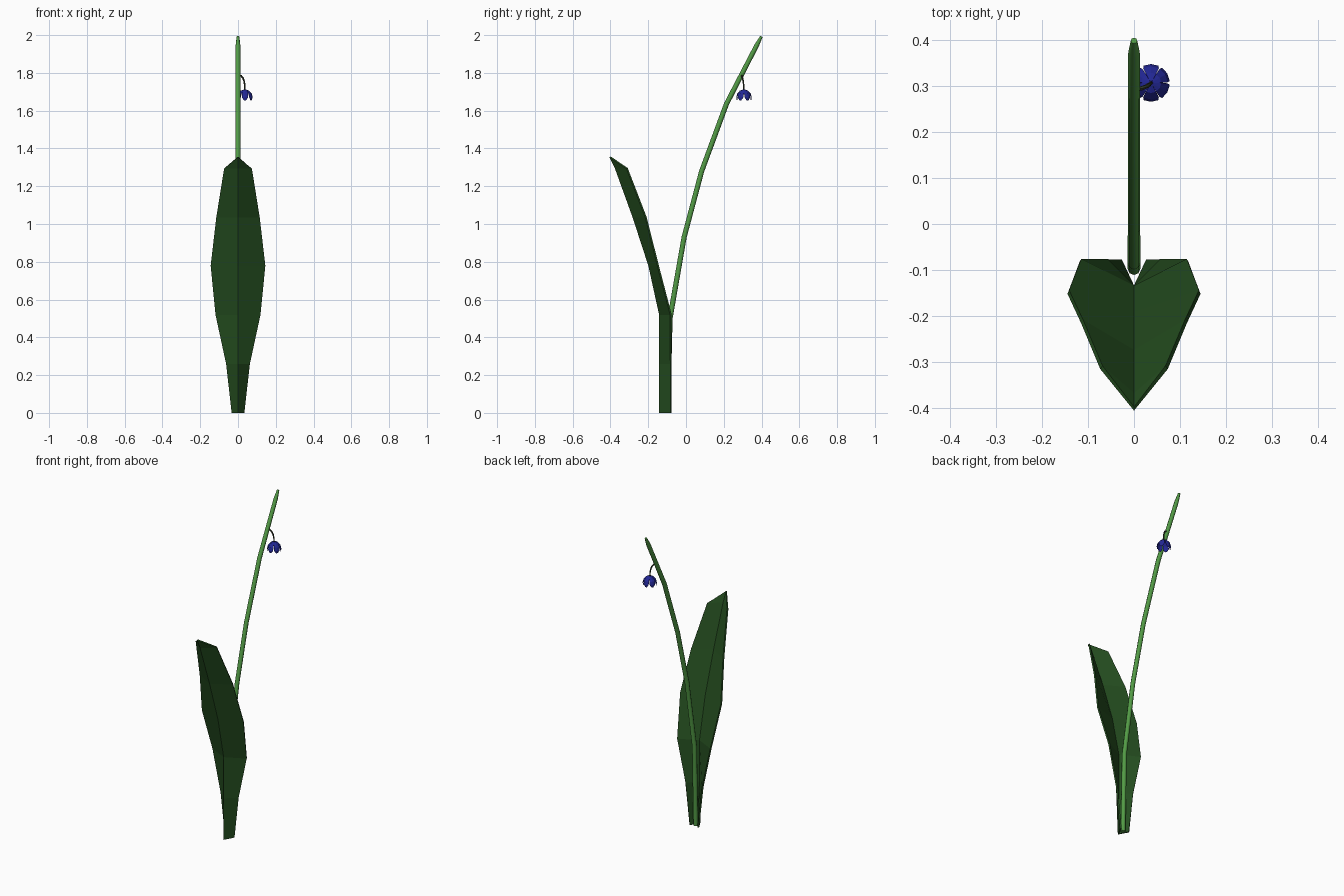
import bpy, bmesh, math
from mathutils import Vector

if "Cube" in bpy.data.objects:
    bpy.data.objects.remove(bpy.data.objects["Cube"])


def material(name, rgb):
    m = bpy.data.materials.new(name)
    m.diffuse_color = (*rgb, 1)
    m.use_nodes = True
    m.node_tree.nodes["Principled BSDF"].inputs["Base Color"].default_value = m.diffuse_color
    return m


def add_mesh(name, verts, faces, mat):
    me = bpy.data.meshes.new(name)
    me.from_pydata(verts, [], faces)
    bm = bmesh.new()
    bm.from_mesh(me)
    bmesh.ops.remove_doubles(bm, verts=bm.verts, dist=1e-5)
    bmesh.ops.recalc_face_normals(bm, faces=bm.faces)
    bm.to_mesh(me)
    bm.free()
    me.materials.append(mat)
    ob = bpy.data.objects.new(name, me)
    bpy.context.collection.objects.link(ob)
    return ob


def tube(name, path, radii, sides, mat):
    pts = [Vector(p) for p in path]
    verts, faces = [], []
    for i, p in enumerate(pts):
        t = (pts[min(i + 1, len(pts) - 1)] - pts[max(i - 1, 0)]).normalized()
        u = Vector((0, 1, 0)).cross(t)
        if u.length < 0.3:
            u = Vector((1, 0, 0)).cross(t)
        u.normalize()
        w = t.cross(u)
        for k in range(sides):
            a = 2 * math.pi * k / sides
            verts.append(p + radii[i] * (math.cos(a) * u + math.sin(a) * w))
    for i in range(len(pts) - 1):
        for k in range(sides):
            a, b = i * sides + k, i * sides + (k + 1) % sides
            faces.append((a, b, b + sides, a + sides))
    faces.append(tuple(range(sides))[::-1])
    faces.append(tuple(range(len(verts) - sides, len(verts))))
    ob = add_mesh(name, verts, faces, mat)
    ob.data.shade_smooth()
    ob.data.set_sharp_from_angle(angle=math.radians(50))
    return ob


leaf_green = material("leaf_green", (0.018, 0.075, 0.014))
stem_green = material("stem_green", (0.085, 0.33, 0.06))
stalk_brown = material("stalk_brown", (0.03, 0.04, 0.02))
petal_blue = material("petal_blue", (0.016, 0.02, 0.30))

# Leaf: folded blade, rows of (half width, z, fold y, edge y)
rows = [(0.030, 0.0, -0.138, -0.08), (0.060, 0.26, -0.138, -0.08),
        (0.117, 0.52, -0.138, -0.08), (0.143, 0.78, -0.195, -0.148),
        (0.113, 1.035, -0.278, -0.212), (0.071, 1.295, -0.372, -0.312),
        (0.0, 1.355, -0.402, -0.402)]
verts, faces = [], []
for w, z, yf, ye in rows:
    verts += [(-w, ye, z), (0, yf, z), (w, ye, z)]
for i in range(len(rows) - 1):
    for k in range(2):
        a = 3 * i + k
        faces.append((a, a + 1, a + 4, a + 3))
leaf = add_mesh("leaf", verts, faces, leaf_green)
mod = leaf.modifiers.new("thickness", "SOLIDIFY")
mod.thickness = 0.009
mod.offset = 0

# Stem: bending tube with a tapered tip
tube("stem",
     [(0, -0.097, 0), (0, -0.085, 0.50), (0, -0.010, 0.93), (0, 0.083, 1.28),
      (0, 0.214, 1.635), (0, 0.374, 1.945), (0, 0.399, 1.993)],
     [0.014, 0.014, 0.0135, 0.0135, 0.0135, 0.0125, 0.007], 8, stem_green)

# Hooked flower stalk
tube("flower_stalk",
     [(0.005, 0.293, 1.785), (0.016, 0.295, 1.785), (0.026, 0.299, 1.774),
      (0.033, 0.303, 1.755), (0.036, 0.306, 1.73), (0.037, 0.307, 1.70)],
     [0.005, 0.005, 0.0045, 0.0045, 0.004, 0.004], 6, stalk_brown)

# Flower: nodding bell of six petals; profile is (radius, z, half angle in degrees)
cx, cy = 0.037, 0.307
profile = [(0.004, 1.712, 30), (0.022, 1.706, 29), (0.036, 1.690, 28),
           (0.041, 1.670, 24), (0.038, 1.655, 8)]
for n in range(6):
    mid = 60 * n + 30
    verts, faces = [], []
    for r, z, half in profile:
        for s in (-1, 0, 1):
            a = math.radians(mid + s * half)
            verts.append((cx + r * math.cos(a), cy + r * math.sin(a), z))
    for i in range(len(profile) - 1):
        for k in range(2):
            a = 3 * i + k
            faces.append((a, a + 3, a + 4, a + 1))
    petal = add_mesh(f"petal_{n + 1}", verts, faces, petal_blue)
    mod = petal.modifiers.new("thickness", "SOLIDIFY")
    mod.thickness = 0.002
